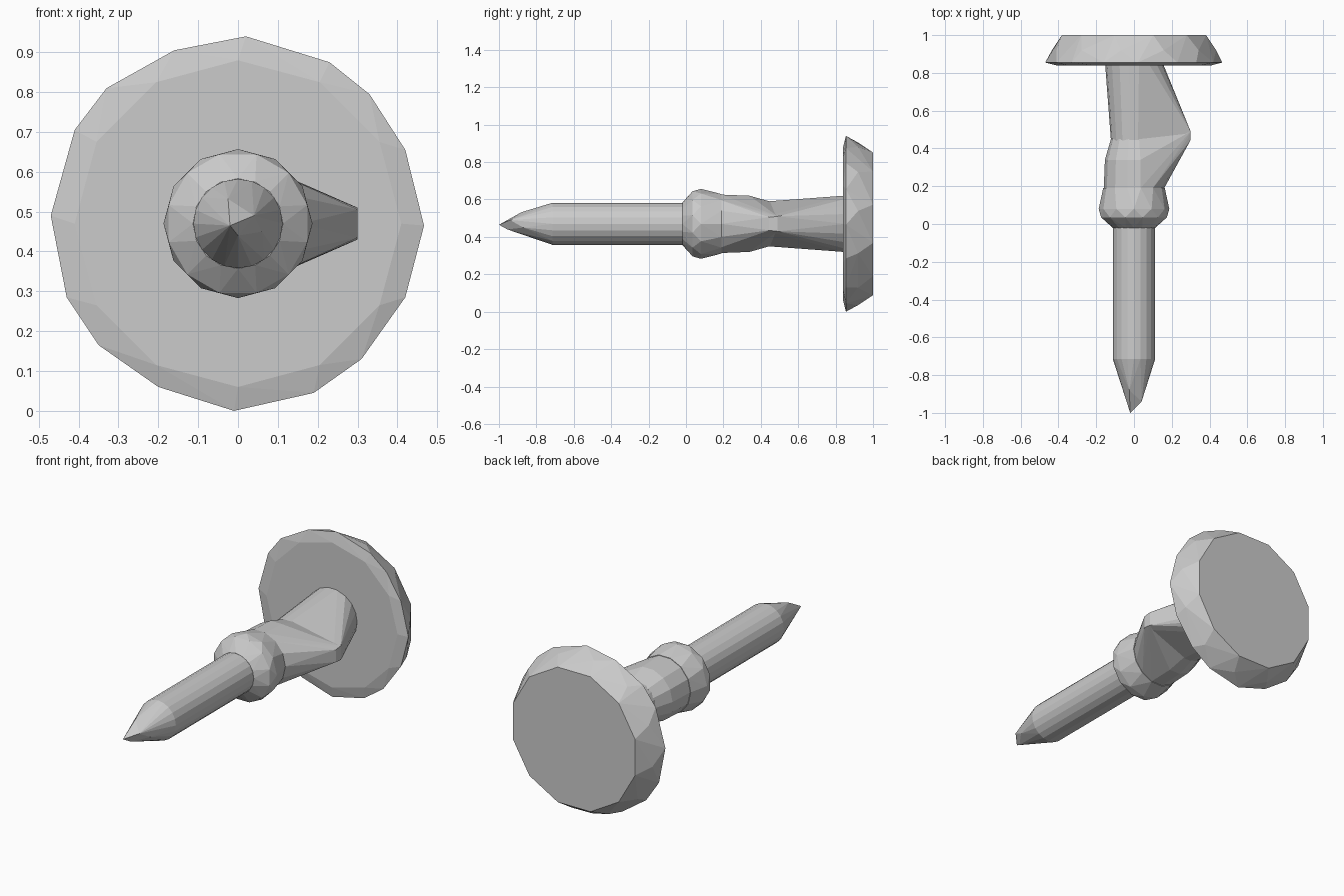
import bpy, bmesh
from math import sin, cos, pi

if "Cube" in bpy.data.objects:
    bpy.data.objects.remove(bpy.data.objects["Cube"])

ZC = 0.47  # height of the long axis


def ring(y, r, n=14, turn=0.0, x=0.0):
    """Points of a circle around the long axis."""
    return [(x + r * cos(2 * pi * (i + turn) / n), y,
             ZC + r * sin(2 * pi * (i + turn) / n)) for i in range(n)]


def hull(name, points):
    """Flat-faced convex solid around a set of points."""
    bm = bmesh.new()
    for p in points:
        bm.verts.new(p)
    res = bmesh.ops.convex_hull(bm, input=bm.verts[:])
    loose = {g for g in res["geom_interior"] + res["geom_unused"]
             if isinstance(g, bmesh.types.BMVert)}
    bmesh.ops.delete(bm, geom=list(loose), context='VERTS')
    bmesh.ops.dissolve_limit(bm, angle_limit=0.02, verts=bm.verts[:], edges=bm.edges[:])
    bmesh.ops.recalc_face_normals(bm, faces=bm.faces[:])
    me = bpy.data.meshes.new(name)
    bm.to_mesh(me)
    bm.free()
    ob = bpy.data.objects.new(name, me)
    bpy.context.collection.objects.link(ob)
    return ob


# Pin shaft with an irregular faceted point
tip = [(-0.02, -1.0, 0.465), (0.04, -0.94, 0.49), (-0.025, -0.88, 0.532),
       (0.0, -0.955, 0.44), (-0.05, -0.88, 0.44), (0.06, -0.87, 0.45)]
hull("pin", ring(-0.715, 0.112, 20) + ring(0.0, 0.112, 20) + tip)

# Bevelled collar
hull("collar", ring(-0.02, 0.113, 16) + ring(0.035, 0.18, 12, 0.5)
     + ring(0.08, 0.187, 12) + ring(0.19, 0.163, 14))

# Side nub shared by both halves of the body
nub = [(0.3, y, ZC + s * h) for y, h in ((0.445, 0.035), (0.49, 0.04)) for s in (-1, 1)]
nub += [(0.285, 0.45, ZC + s * 0.045) for s in (-1, 1)]
hull("lower_body", ring(0.19, 0.16, 14) + ring(0.34, 0.154, 14)
     + ring(0.45, 0.122, 14) + nub)
hull("upper_body", ring(0.44, 0.122, 18) + ring(0.85, 0.153, 18) + nub)

# Wide head, slightly irregular rim tapering to a smaller flat back
rim = [(0.02, 0.94), (0.23, 0.875), (0.33, 0.795), (0.42, 0.655),
       (0.467, 0.465), (0.42, 0.285), (0.31, 0.13), (0.19, 0.045),
       (-0.01, 0.0), (-0.2, 0.06), (-0.35, 0.165), (-0.43, 0.285),
       (-0.47, 0.49), (-0.41, 0.705), (-0.33, 0.81), (-0.16, 0.905)]
hull("head", [(x, 0.855, z) for x, z in rim] + ring(0.84, 0.41, 12)
     + ring(0.92, 0.44, 12, 0.3) + ring(1.0, 0.395, 12, 0.5))
